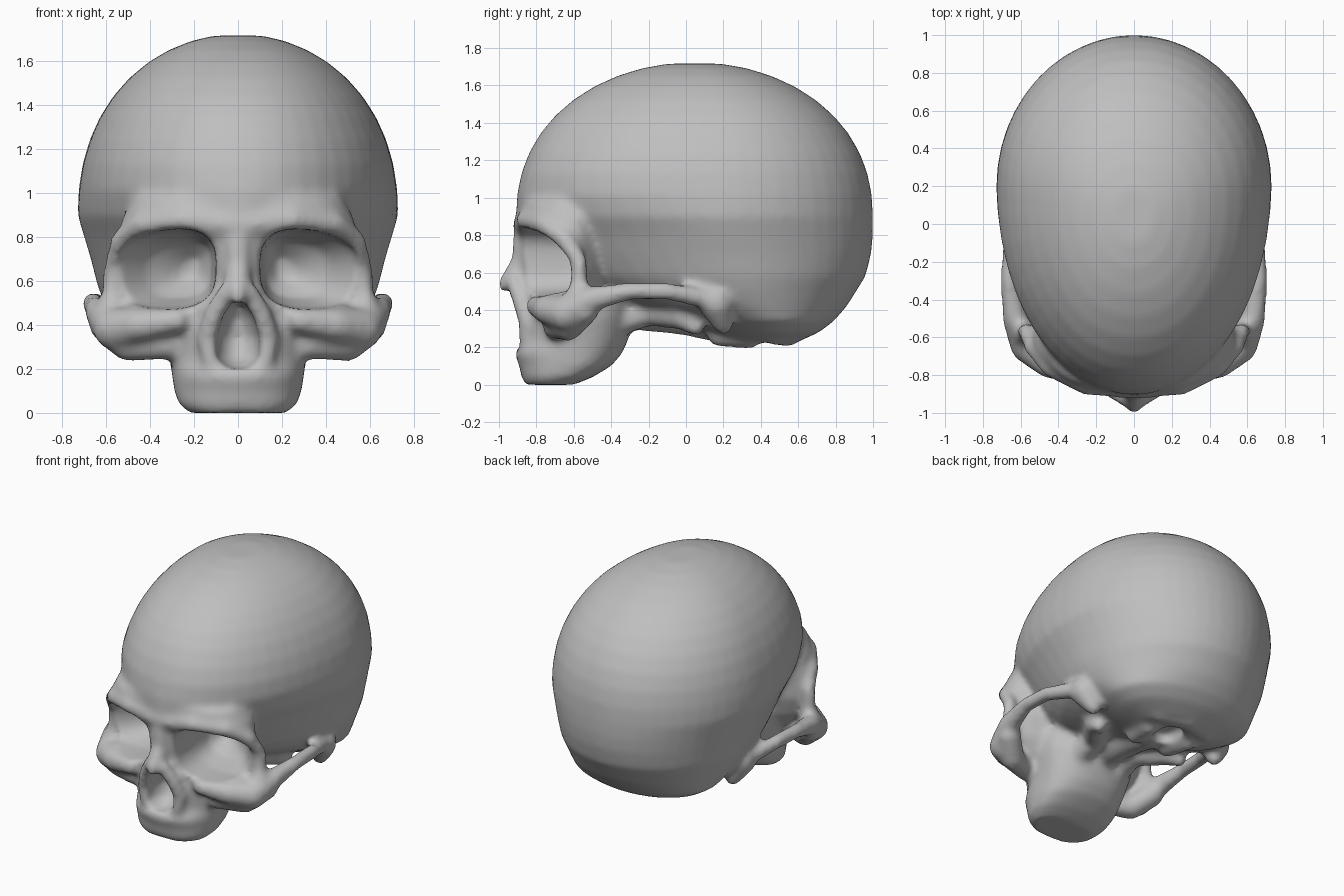
import bpy, bmesh, math
from mathutils import Vector, Matrix

if "Cube" in bpy.data.objects:
    bpy.data.objects.remove(bpy.data.objects["Cube"])

UNIT = 0.01  # all part sizes are given in hundredths
VOXEL = 0.018

bone = bpy.data.materials.new("bone_grey")
bone.use_nodes = True
grey = (0.52, 0.52, 0.52, 1)
bone.diffuse_color = grey
bone.node_tree.nodes["Principled BSDF"].inputs["Base Color"].default_value = grey


def finish(name, bm):
    bmesh.ops.scale(bm, vec=(UNIT, UNIT, UNIT), verts=bm.verts)
    bmesh.ops.recalc_face_normals(bm, faces=bm.faces)
    mesh = bpy.data.meshes.new(name)
    bm.to_mesh(mesh)
    bm.free()
    mesh.materials.append(bone)
    obj = bpy.data.objects.new(name, mesh)
    bpy.context.collection.objects.link(obj)
    return obj


def power(value, exponent):
    return math.copysign(abs(value) ** exponent, value)


def circle(count):
    for i in range(count):
        angle = math.tau * i / count
        yield math.cos(angle), math.sin(angle)


def skin(bm, rings):
    rows = [[bm.verts.new(point) for point in ring] for ring in rings]
    for low, high in zip(rows, rows[1:]):
        for i in range(len(low)):
            bm.faces.new((low[i - 1], low[i], high[i], high[i - 1]))
    bm.faces.new(rows[0])
    bm.faces.new(rows[-1])


def loft(name, sections, pinch=lambda z: 0.85, back_pinch=1):
    """Stack of level rings given as height, front, back and half width."""
    bm = bmesh.new()
    rings = []
    for z, front, back, half_width in sections:
        widest = front + 0.58 * (back - front)
        ring = []
        for c, s in circle(48):
            reach = back - widest if s > 0 else widest - front
            p = back_pinch if s > 0 else pinch(z)
            ring.append((half_width * power(c, p), widest + reach * power(s, p), z))
        rings.append(ring)
    skin(bm, rings)
    return finish(name, bm)


def strut(name, *points, sides=(1, -1)):
    """Rounded bar through points given as x, y, z and radius."""
    bm = bmesh.new()
    for side in sides:
        for start, end in zip(points, points[1:]):
            for k in range(9):
                x, y, z, radius = Vector(start).lerp(Vector(end), k / 8)
                bmesh.ops.create_icosphere(bm, subdivisions=2, radius=radius,
                                           matrix=Matrix.Translation((x * side, y, z)))
    return finish(name, bm)


# Braincase: shaped underside below, a rounded dome above, pinched at the temples
underside = [(23, 22, 60, 25), (28, 8, 71, 42), (34, -5, 79, 52), (42, -35, 86, 57),
             (50, -55, 91, 61), (58, -68, 96, 64), (70, -80, 99, 67), (80, -88, 100, 70)]
dome = []
for i in range(11):
    rise = math.sin(math.pi / 2 * i / 11)
    spread = math.sqrt(1 - rise ** 2.2)
    dome.append((90 + 82.5 * rise, 4.5 - 95.5 * spread, 4.5 + 95.5 * spread, 73 * spread))


def temple_pinch(z):
    return 0.95 + 0.25 * min(1, max(0, (105 - z) / 25))


cranium = loft("cranium", underside + dome, temple_pinch)

# Mid face and upper jaw
mid_face = loft("mid_face", [(36, -80, -45, 38), (46, -84, -40, 48), (60, -86, -36, 53),
                             (78, -88, -36, 54), (88, -90, -36, 53), (98, -89, -36, 48)],
                back_pinch=1.3)
upper_jaw = loft("upper_jaw", [(0, -86, -60, 22), (4, -88, -50, 27), (10, -89, -40, 29),
                               (17, -92, -34, 30), (24, -87, -31, 31), (36, -86, -28, 34),
                               (50, -85, -28, 36)], back_pinch=0.85)

# Brow with outer orbit rim, cheekbone and arch
brow = strut("brow", (0, -86, 85, 7), (25, -85, 88, 6), (44, -76, 86, 5.5), (53, -65, 78, 5.5),
             (57, -57, 66, 4.5), (57, -57, 54, 5), (58, -58, 44, 8))
cheek_arch = strut("cheek_arch", (28, -80, 42, 6), (45, -74, 40, 8), (56, -64, 38, 10),
                   (63, -50, 46, 7), (66, -30, 50, 5), (65, -10, 50, 5), (56, 20, 44, 6))
lower_cheek = strut("lower_cheek", (32, -70, 31, 7), (50, -63, 31, 8), (60, -54, 40, 8))

# Nose
nose_bridge = strut("nose_bridge", (0, -86, 78, 7), (0, -87, 66, 6.5), (0, -94, 56, 5.5),
                    (0, -97, 53, 4), sides=(1,))
nose_wall = strut("nose_wall", (5, -92, 55, 4.5), (11, -88, 44, 5), (14, -85, 34, 5),
                  (12, -85, 24, 5))

# Underside bumps
mastoid = strut("mastoid", (55, 16, 44, 10), (51, 20, 32, 5.5))
pterygoid = strut("pterygoid", (17, -36, 34, 8), (16, -20, 39, 8), (30, -2, 37, 8), (34, 5, 31, 5))
skull_base = strut("skull_base", (0, -40, 42, 12), (0, 0, 37, 11), (0, 18, 30, 8), sides=(1,))
condyle = strut("condyle", (13, 18, 27, 7), (16, 34, 26, 7))
occipital_rim = strut("occipital_rim", (0, 54, 27, 7), (20, 48, 28, 7))

# Cutters for the eye sockets, nasal opening and spinal opening
bm = bmesh.new()
for side in (1, -1):
    rings = []
    for y, x, width, height in [(-110, 36.5, 26.5, 18.5), (-80, 34, 24, 18), (-64, 33, 22.5, 17),
                                (-50, 27, 15, 13), (-40, 22, 4, 4)]:
        ring = []
        for c, s in circle(32):
            dx, dz = power(c, 0.75), power(s, 0.75)
            droop = 3 * dx if s > 0 else 0
            ring.append((side * (x + width * dx), y, 65 + height * dz - droop))
        rings.append(ring)
    skin(bm, rings)
socket_cutter = finish("socket_cutter", bm)
nose_cutter = loft("nose_cutter", [(20, -110, -82, 5), (25, -110, -74, 10), (34, -110, -70, 10),
                                   (44, -110, -72, 7), (50, -110, -76, 3)])
spine_cutter = loft("spine_cutter", [(10, 22, 46, 9), (30, 24, 45, 8)])

# Fuse the parts, cut the openings and soften the bone
bpy.ops.object.select_all(action='DESELECT')
for part in (cranium, mid_face, upper_jaw, brow, cheek_arch, lower_cheek, nose_bridge, nose_wall,
             mastoid, pterygoid, skull_base, condyle, occipital_rim):
    part.select_set(True)
bpy.context.view_layer.objects.active = cranium
bpy.ops.object.join()
skull = cranium
skull.name = "skull"


def fuse():
    remesh = skull.modifiers.new("fuse", 'REMESH')
    remesh.mode = 'VOXEL'
    remesh.voxel_size = VOXEL


fuse()
cutters = (socket_cutter, nose_cutter, spine_cutter)
for cutter in cutters:
    cutter.hide_render = True
    cut = skull.modifiers.new(cutter.name, 'BOOLEAN')
    cut.operation = 'DIFFERENCE'
    cut.object = cutter
fuse()
soften = skull.modifiers.new("soften", 'SMOOTH')
soften.factor = 0.5
soften.iterations = 10
bpy.ops.object.convert(target='MESH')
for cutter in cutters:
    bpy.data.objects.remove(cutter)
bpy.ops.object.shade_smooth()
